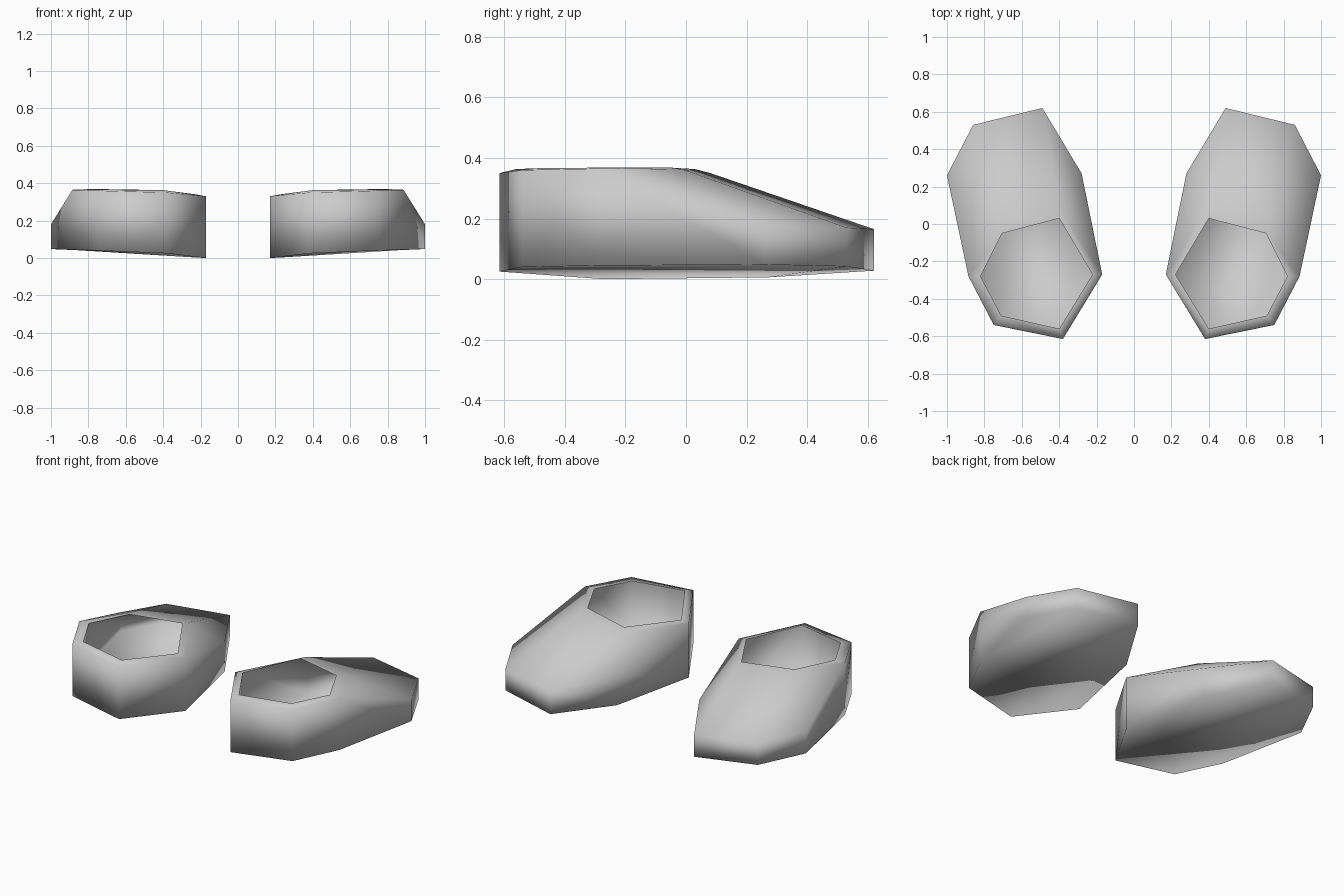
import bpy, bmesh
from mathutils import Vector

if "Cube" in bpy.data.objects:
    bpy.data.objects.remove(bpy.data.objects["Cube"])

# Outline of one shoe (heel, outer side, toe, inner side): x, y, upper z, sole z
outline = [(.38, -.615, .35, .025), (.75, -.54, .36, .04), (.885, -.28, .365, .045),
           (1.0, .26, .18, .048), (.86, .53, .17, .042), (.49, .62, .165, .028),
           (.28, .27, .19, .006), (.17, -.27, .33, 0)]
instep = [(.72, -.01, .362), (.40, .08, .35)]
# Foot opening, in the order heel, outer, front, inner
opening = [(.40, -.56, .363), (.71, -.49, .366), (.82, -.28, .368),
           (.705, -.05, .368), (.40, .03, .363), (.222, -.27, .34)]
rim = [0, 1, 2, 16, 17, 7]          # outer points that border the opening

outer = [Vector((x, y, z)) for x, y, z, _ in outline]
outer += [Vector((x, y, z)) for x, y, _, z in outline]
outer += [Vector(p) for p in instep]

# Lining: the outline pulled inward, ending at the opening
centre = Vector((.58, 0, 0))
inner = []
for i, v in enumerate(outer):
    p = centre + (v - centre) * .92
    p.z = v.z + (.035 if 8 <= i < 16 else -.04)
    inner.append(p)
for i, p in zip(rim, opening):
    inner[i] = Vector(p)

# Side walls, toe cap and sole
faces = [(i, i + 8, (i + 1) % 8 + 8, (i + 1) % 8)[::1] for i in range(8)]
faces += [(2, 3, 16), (3, 4, 16), (16, 4, 5, 17), (5, 6, 17), (6, 7, 17)]
faces.append(tuple(range(15, 7, -1)))

bm = bmesh.new()
vo = [bm.verts.new(p) for p in outer]
vi = [bm.verts.new(p) for p in inner]
for f in faces:
    bm.faces.new([vo[i] for i in f])
    bm.faces.new([vi[i] for i in reversed(f)])
# Rim joining the outside to the lining
for a, b in zip(rim, rim[1:] + rim[:1]):
    bm.faces.new((vo[a], vo[b], vi[b], vi[a]))
bmesh.ops.recalc_face_normals(bm, faces=bm.faces)
for f in bm.faces:
    f.smooth = True
# Crisp edge around the opening
for a, b in zip(rim, rim[1:] + rim[:1]):
    bm.edges.get((vi[a], vi[b])).smooth = False

mesh = bpy.data.meshes.new("shoes")
bm.to_mesh(mesh)
bm.free()
shoes = bpy.data.objects.new("shoes", mesh)
bpy.context.collection.objects.link(shoes)

# Second shoe
mirror = shoes.modifiers.new("pair", 'MIRROR')
mirror.use_mirror_merge = False
